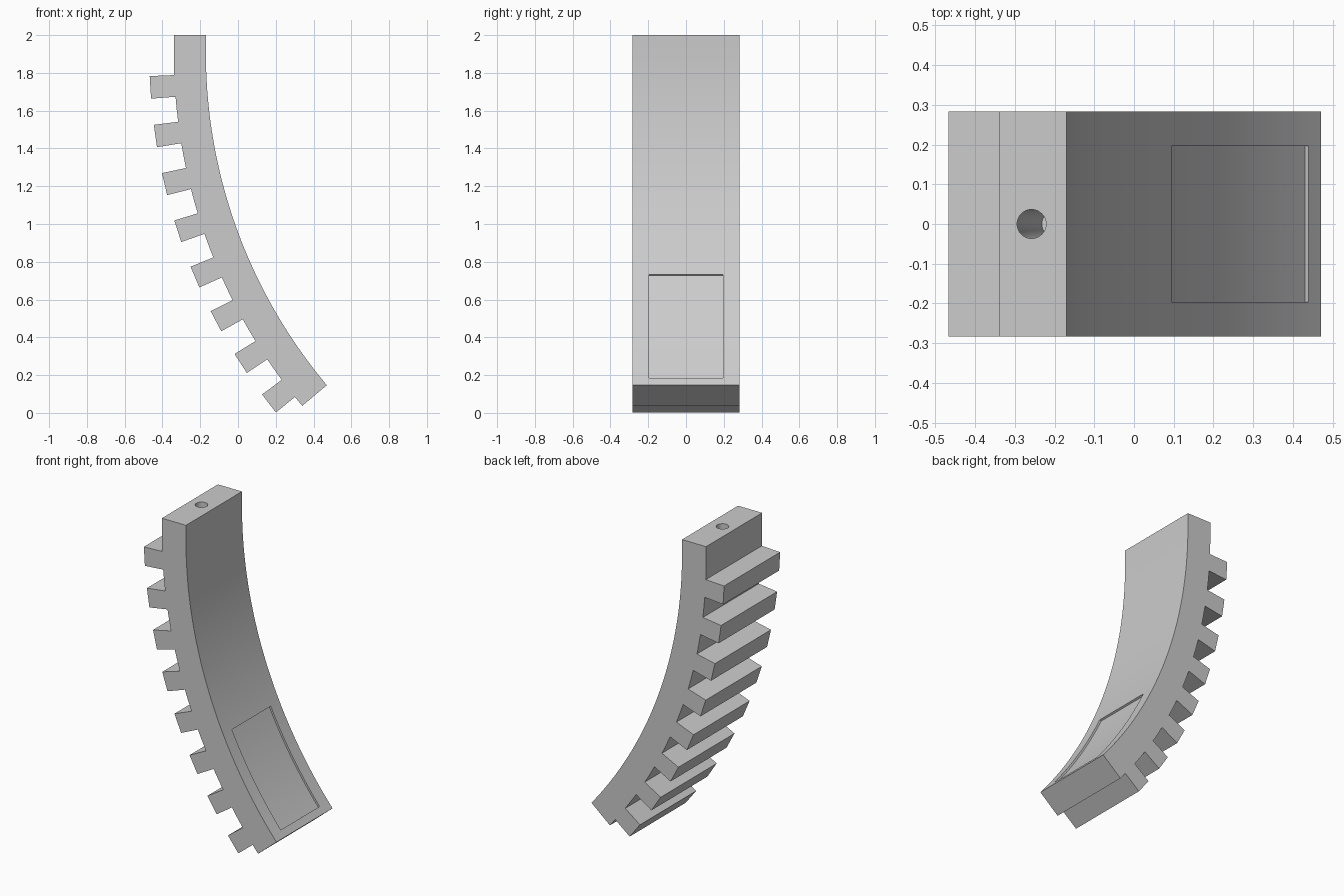
import bpy, bmesh
from math import sin, cos, pi, radians

cube = bpy.data.objects.get("Cube")
if cube:
    bpy.data.objects.remove(cube, do_unlink=True)

# Arc centre and radii, seen from the front
CX, CZ = 2.567, 1.906
R_INNER, R_ROOT, R_TIP = 2.737, 2.907, 3.037
END = 40
HALF_WIDTH = 0.283
TEETH, FIRST, PITCH, HALF_TOOTH = 8, 3.45, 4.89, 1.13


def polar(r, deg):
    a = radians(deg)
    return CX - r * cos(a), CZ - r * sin(a)


def arc(r, start, end, steps):
    return [polar(r, start + (end - start) * i / steps) for i in range(steps + 1)]


def make_object(name, bm):
    bmesh.ops.recalc_face_normals(bm, faces=bm.faces)
    mesh = bpy.data.meshes.new(name)
    bm.to_mesh(mesh)
    bm.free()
    ob = bpy.data.objects.new(name, mesh)
    bpy.context.collection.objects.link(ob)
    return ob


def prism(name, outline, half):
    """Extrude an x-z outline along y."""
    bm = bmesh.new()
    rings = [[bm.verts.new((x, y, z)) for x, z in outline] for y in (-half, half)]
    n = len(outline)
    for ring in rings:
        bm.faces.new(ring)
    for i in range(n):
        j = (i + 1) % n
        bm.faces.new((rings[0][i], rings[0][j], rings[1][j], rings[1][i]))
    return make_object(name, bm)


def tube(name, path, radius, sides=32):
    """Closed round bar along (x, z, tilt) stations."""
    bm = bmesh.new()
    rings = []
    for x, z, tilt in path:
        t = radians(tilt)
        ring = []
        for k in range(sides):
            a = 2 * pi * k / sides
            u, v = radius * cos(a), radius * sin(a)
            ring.append(bm.verts.new((x + u * cos(t), v, z + u * sin(t))))
        rings.append(ring)
    for a, b in zip(rings, rings[1:]):
        for k in range(sides):
            j = (k + 1) % sides
            bm.faces.new((a[k], a[j], b[j], b[k]))
    bm.faces.new(rings[0])
    bm.faces.new(rings[-1])
    return make_object(name, bm)


# Curved rack: straight top, toothed outer edge, smooth inner edge
outline = [(CX - R_INNER, 2), (CX - R_ROOT, 2), polar(R_ROOT, 0)]
for i in range(TEETH):
    mid = FIRST + i * PITCH
    lo, hi = mid - HALF_TOOTH, mid + HALF_TOOTH
    outline += [polar(R_ROOT, lo), polar(R_TIP, lo), polar(R_TIP, hi), polar(R_ROOT, hi)]
    if i < TEETH - 1:
        outline.append(polar(R_ROOT, mid + PITCH / 2))
outline.append(polar(R_ROOT, END))
outline += arc(R_INNER, END, 0, 60)
rack = prism("curved_toothed_rack", outline, HALF_WIDTH)

# Shallow pocket in the inner face
pocket = prism("pocket_cutter",
               arc(R_INNER + 0.012, 25.4, 39, 24) + arc(R_INNER - 0.08, 39, 25.4, 24), 0.196)

# Blind round hole following the curve down from the top
r_hole = CX + 0.258
stations = [(CX - r_hole, 2.05, 0)]
stations += [(*polar(r_hole, t), t) for t in range(13)]
hole = tube("hole_cutter", stations, 0.0365)

bpy.ops.object.select_all(action='DESELECT')
rack.select_set(True)
bpy.context.view_layer.objects.active = rack
for cutter in (pocket, hole):
    cutter.hide_render = True
    mod = rack.modifiers.new("cut", 'BOOLEAN')
    mod.operation = 'DIFFERENCE'
    mod.solver = 'EXACT'
    mod.object = cutter
    bpy.ops.object.modifier_apply(modifier=mod.name)
    bpy.data.objects.remove(cutter, do_unlink=True)

# Plain grey finish
grey = bpy.data.materials.new("plain_grey")
grey.use_nodes = True
colour = (0.6, 0.6, 0.6, 1)
grey.diffuse_color = colour
for node in grey.node_tree.nodes:
    if node.type == 'BSDF_PRINCIPLED':
        node.inputs["Base Color"].default_value = colour
rack.data.materials.clear()
rack.data.materials.append(grey)
bpy.ops.object.shade_smooth_by_angle(angle=radians(25))
